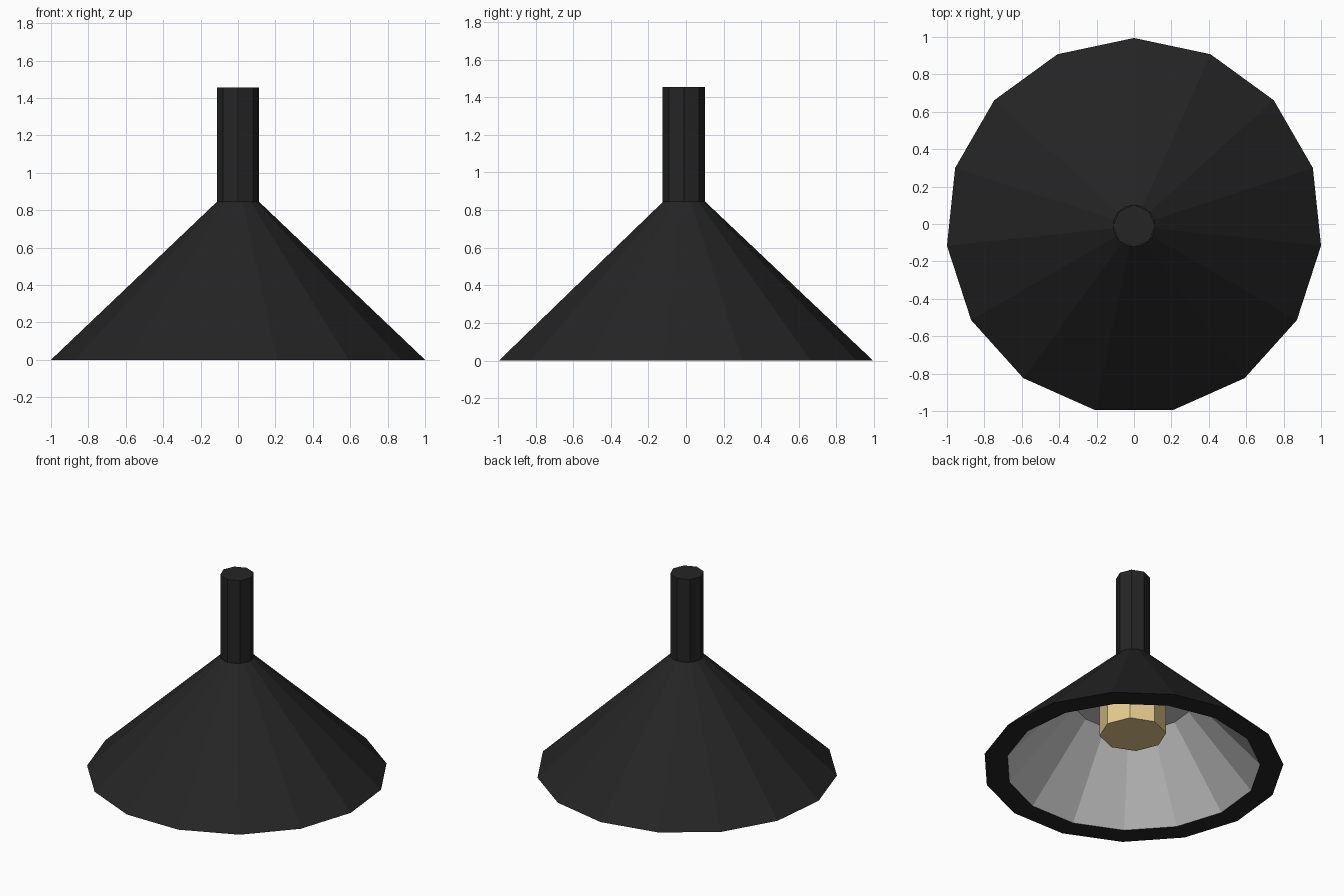
import bpy, bmesh, math

if "Cube" in bpy.data.objects:
    bpy.data.objects.remove(bpy.data.objects["Cube"])

CENTRE_Y = -0.011  # odd-sided shade: pivot sits slightly off the box centre


def material(name, colour):
    mat = bpy.data.materials.new(name)
    mat.diffuse_color = (*colour, 1)
    mat.use_nodes = True
    mat.node_tree.nodes["Principled BSDF"].inputs["Base Color"].default_value = mat.diffuse_color
    return mat


def lathe(name, profile, sides, mat=None, cap_start=False, cap_end=False, flip=False):
    """Stack of polygon rings (radius, z), each with a vertex facing +y."""
    bm = bmesh.new()
    rings = []
    for r, z in profile:
        angles = [math.pi / 2 + math.tau * i / sides for i in range(sides)]
        rings.append([bm.verts.new((r * math.cos(a), r * math.sin(a) + CENTRE_Y, z)) for a in angles])
    # profiles run from bottom to top, so these faces point outwards
    for low, high in zip(rings, rings[1:]):
        for i in range(sides):
            j = (i + 1) % sides
            bm.faces.new((low[i], low[j], high[j], high[i]))
    if cap_start:
        bm.faces.new(rings[0][::-1])
    if cap_end:
        bm.faces.new(rings[-1])
    if flip:
        bmesh.ops.reverse_faces(bm, faces=bm.faces[:])
    mesh = bpy.data.meshes.new(name)
    bm.to_mesh(mesh)
    bm.free()
    obj = bpy.data.objects.new(name, mesh)
    bpy.context.collection.objects.link(obj)
    if mat:
        mesh.materials.append(mat)
    return obj


black = material("black_metal", (0.018, 0.018, 0.018))
warm = material("warm_bulb", (0.8, 0.6, 0.27))

# Outer cone with its flat underside rim
lathe("shade", [(0.85, 0), (1.0055, 0), (0.113, 0.845)], 15, black, cap_end=True)

# Grey reflector inside, facing inwards, with a flat ceiling
lathe("reflector", [(0.85, 0), (0.40, 0.51)], 15, cap_end=True, flip=True)

# Octagonal hanging stem and bulb
lathe("stem", [(0.113, 0.84), (0.113, 1.455)], 8, black, cap_start=True, cap_end=True)
lathe("bulb", [(0.223, 0.25), (0.223, 0.51)], 8, warm, cap_start=True, cap_end=True)
